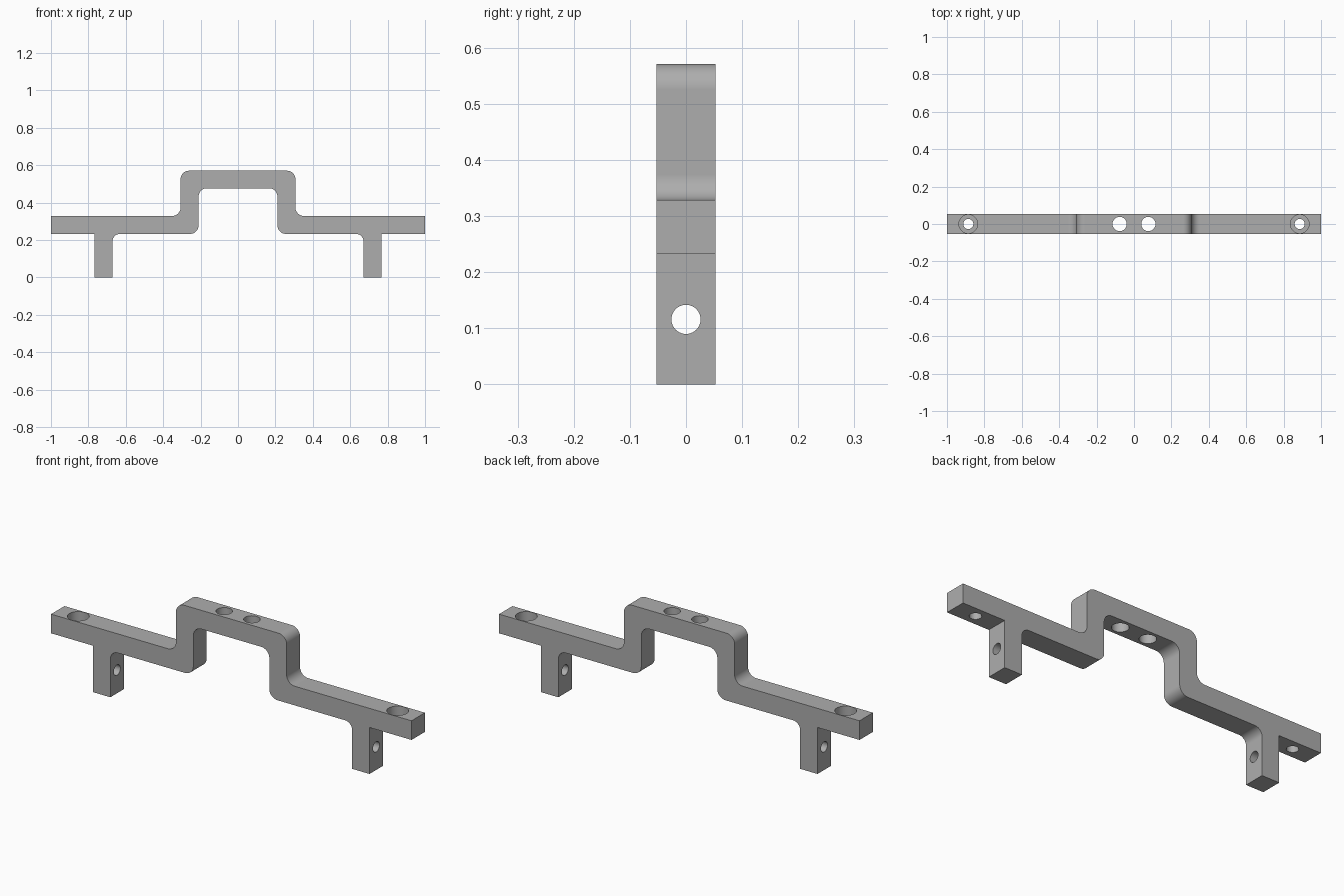
import bpy, bmesh, math
from mathutils import Vector

cube = bpy.data.objects.get("Cube")
if cube:
    bpy.data.objects.remove(cube, do_unlink=True)

HALF_DEPTH = 0.053
BAR_TOP, BAR_BOTTOM = 0.329, 0.233

grey = bpy.data.materials.new("plain grey")
grey.use_nodes = True
grey.diffuse_color = (0.42, 0.42, 0.42, 1)
grey.node_tree.nodes["Principled BSDF"].inputs["Base Color"].default_value = grey.diffuse_color


def activate(ob):
    bpy.ops.object.select_all(action="DESELECT")
    ob.select_set(True)
    bpy.context.view_layer.objects.active = ob


def fillet(points, steps=10):
    """Round each (x, z, radius) right-angle corner of a closed outline."""
    out = []
    for i, (x, z, r) in enumerate(points):
        p = Vector((x, z))
        if r == 0:
            out.append(p)
            continue
        a = (Vector(points[i - 1][:2]) - p).normalized()
        b = (Vector(points[(i + 1) % len(points)][:2]) - p).normalized()
        centre = p + (a + b) * r
        for k in range(steps + 1):
            t = math.pi / 2 * k / steps
            out.append(centre - b * r * math.cos(t) - a * r * math.sin(t))
    return out


# Half outline, from the top centre outwards and back underneath
half = [
    (0.307, 0.571, 0.045), (0.307, BAR_TOP, 0.045),
    (1.0, BAR_TOP, 0), (1.0, BAR_BOTTOM, 0),
    (0.767, BAR_BOTTOM, 0), (0.767, 0, 0),
    (0.671, 0, 0), (0.671, BAR_BOTTOM, 0.04),
    (0.211, BAR_BOTTOM, 0.045), (0.211, 0.477, 0.045),
]
outline = fillet(half + [(-x, z, r) for x, z, r in reversed(half)])

# Bracket body: the outline extruded front to back
bm = bmesh.new()
face = bm.faces.new([bm.verts.new((p.x, -HALF_DEPTH, p.y)) for p in outline])
back = bmesh.ops.extrude_face_region(bm, geom=[face])["geom"]
bmesh.ops.translate(bm, vec=(0, 2 * HALF_DEPTH, 0),
                    verts=[v for v in back if isinstance(v, bmesh.types.BMVert)])
bmesh.ops.recalc_face_normals(bm, faces=bm.faces)
mesh = bpy.data.meshes.new("bracket")
bm.to_mesh(mesh)
bm.free()
bracket = bpy.data.objects.new("bracket", mesh)
bpy.context.collection.objects.link(bracket)
mesh.materials.append(grey)


def drill(location, radius, depth, rotation=(0, 0, 0)):
    """Cut a round hole centred on location."""
    bpy.ops.mesh.primitive_cylinder_add(vertices=40, radius=radius, depth=depth,
                                        location=location, rotation=rotation)
    cutter = bpy.context.object
    cutter.name = "hole_cutter"
    cutter.hide_render = True
    cutter.data.materials.append(grey)
    activate(bracket)
    mod = bracket.modifiers.new("hole", "BOOLEAN")
    mod.operation, mod.solver, mod.object = "DIFFERENCE", "EXACT", cutter
    bpy.ops.object.modifier_apply(modifier=mod.name)
    bpy.data.objects.remove(cutter, do_unlink=True)


for side in (-1, 1):
    # Raised bridge hole
    drill((side * 0.077, 0, 0.524), 0.038, 0.2)
    # End screw hole with its wider recess
    drill((side * 0.886, 0, 0.28), 0.027, 0.2)
    drill((side * 0.886, 0, BAR_TOP), 0.05, 0.11)
    # Leg cross hole
    drill((side * 0.719, 0, 0.116), 0.026, 0.2, (0, math.pi / 2, 0))

activate(bracket)
bpy.ops.object.shade_smooth_by_angle(angle=math.radians(30))
weighted = bracket.modifiers.new("even shading", "WEIGHTED_NORMAL")
weighted.keep_sharp = True
